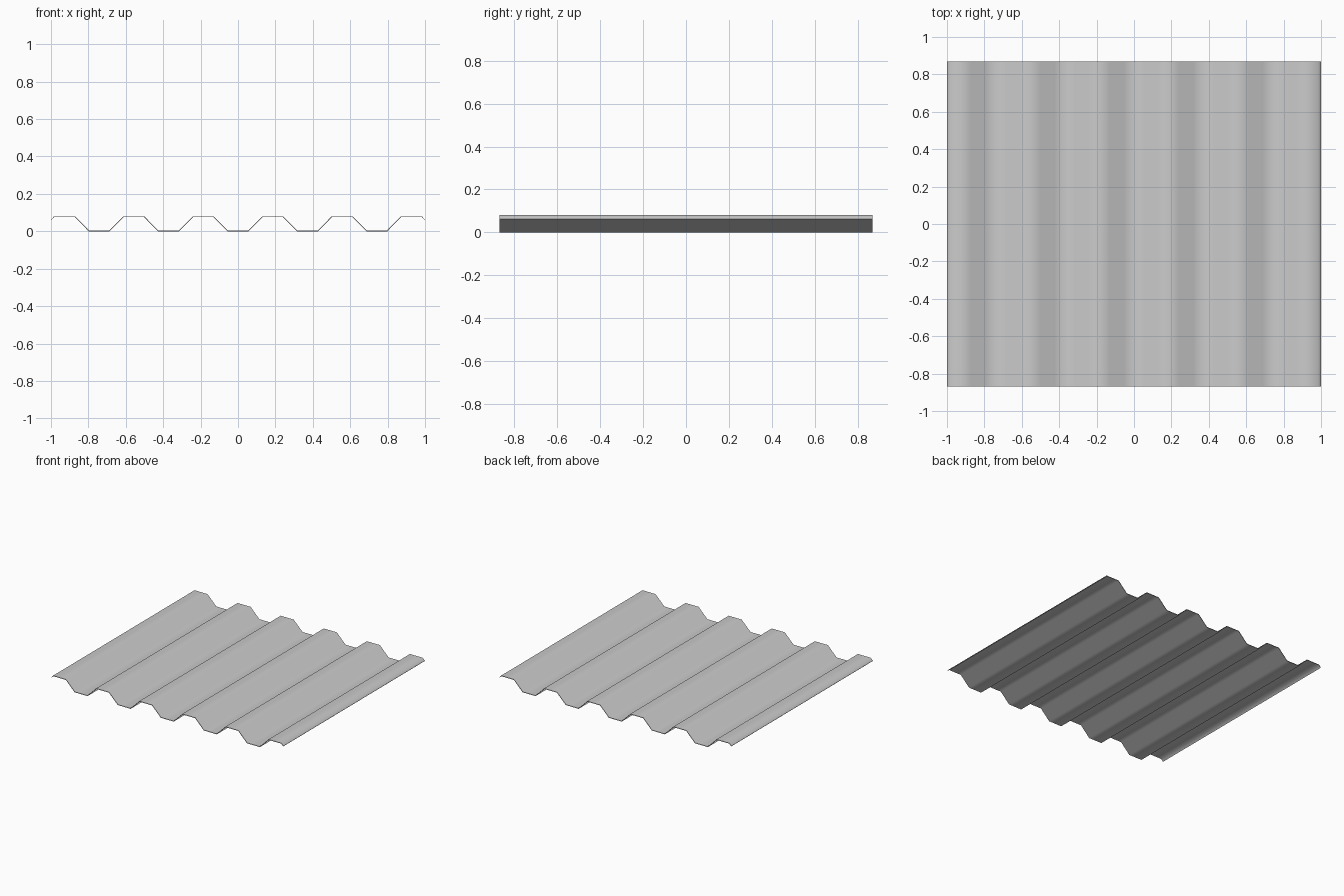
import bpy, bmesh, math

if "Cube" in bpy.data.objects:
    bpy.data.objects.remove(bpy.data.objects["Cube"])

PITCH, FLAT, HALF_Y = 0.371, 0.055, 0.87   # rib spacing, half flat width, half length
THICK, TOP = 0.004, 0.08
LOW, HIGH = THICK / 2, TOP - THICK / 2
RUN = PITCH / 2 - 2 * FLAT                 # horizontal run of each slope

# Trapezoidal profile: five valleys, with half ribs and a small lip at each end
profile = []
for i in range(-2, 3):
    c = i * PITCH
    profile += [(c - FLAT - RUN, HIGH), (c - FLAT, LOW), (c + FLAT, LOW), (c + FLAT + RUN, HIGH)]
outer = 2.5 * PITCH + FLAT
lip_z = HIGH - (1 - outer) * (HIGH - LOW) / RUN
profile = [(-1, lip_z), (-outer, HIGH)] + profile + [(outer, HIGH), (1, lip_z)]

# Extrude the profile along y
bm = bmesh.new()
rows = [[bm.verts.new((x, y, z)) for x, z in profile] for y in (-HALF_Y, HALF_Y)]
for a, b, c, d in zip(rows[0], rows[0][1:], rows[1][1:], rows[1]):
    bm.faces.new((a, b, c, d))
mesh = bpy.data.meshes.new("corrugated_sheet")
bm.to_mesh(mesh)
bm.free()
sheet = bpy.data.objects.new("corrugated_sheet", mesh)
bpy.context.collection.objects.link(sheet)
bpy.context.view_layer.objects.active = sheet
sheet.select_set(True)

# Sheet metal thickness, then soft folds with a sharp rim
solid = sheet.modifiers.new("thickness", 'SOLIDIFY')
solid.thickness = THICK
solid.offset = 0
solid.use_even_offset = True
bpy.ops.object.modifier_apply(modifier=solid.name)
bpy.ops.object.shade_smooth_by_angle(angle=math.radians(60))

# Trim the tiny overhang the even offset leaves at the lips
for v in sheet.data.vertices:
    v.co.x = max(-1, min(1, v.co.x))
